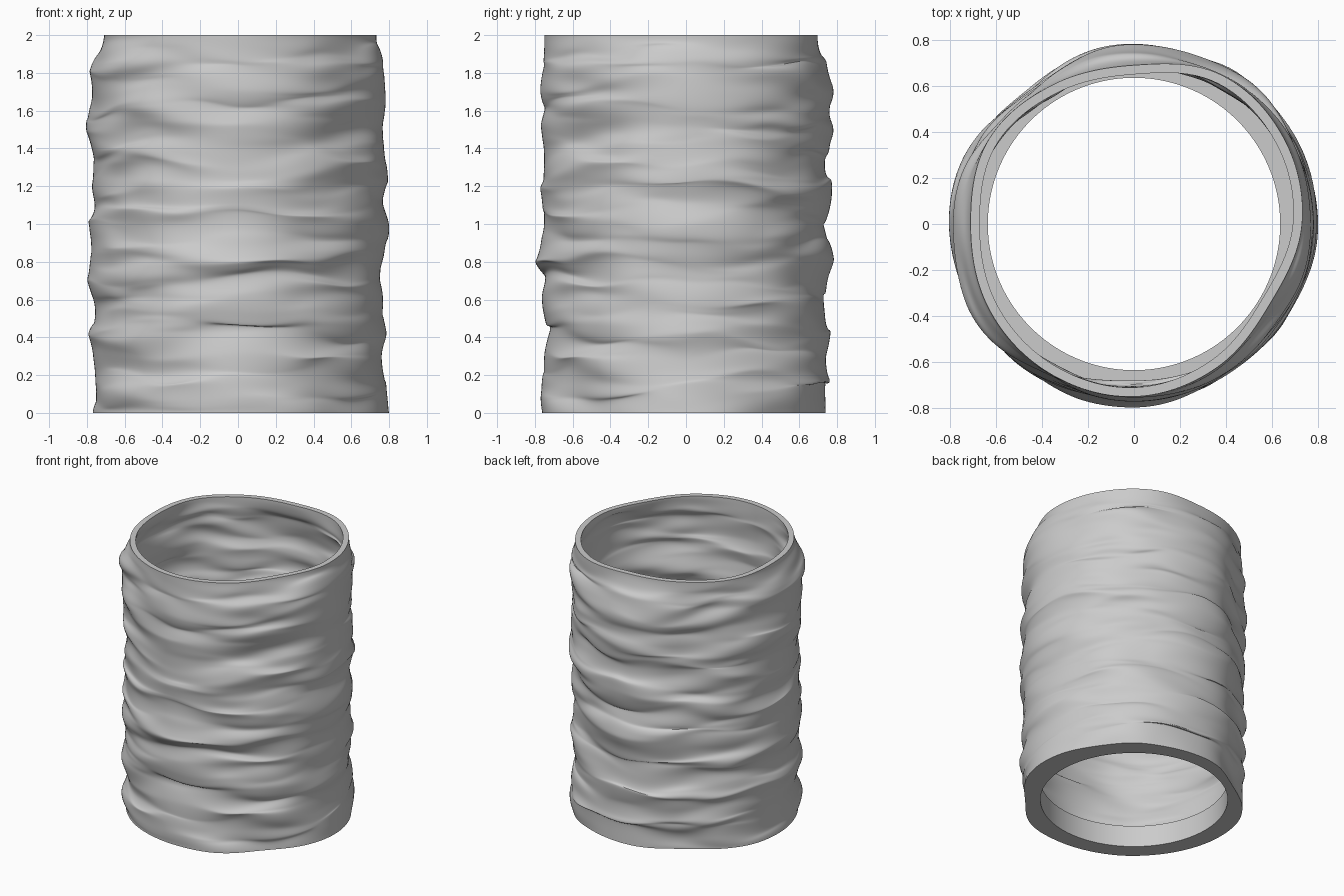
import bpy, bmesh
from math import sin, cos, tau
from mathutils import Vector, noise

cube = bpy.data.objects.get("Cube")
if cube:
    bpy.data.objects.remove(cube)

SEGMENTS, ROWS = 180, 200
HEIGHT, WALL = 2.0, 0.04
BORE, LIP = 0.635, 0.16
# radii every 30 degrees, counter-clockwise from +x
BODY = [.77, .775, .77, .75, .71, .745, .77, .775, .765, .755, .75, .745]
RIM = [.73, .75, .75, .69, .70, .73, .71, .73, .745, .75, .72, .685]
# radii from the base up on the left, back, right and front sides
SIDES = [
    [.80, .79, .77, .76, .79, .77, .77, .75, .76, .78, .80, .77, .79, .79, .77, .765, .78, .78, .77, .76, .73],
    [.74, .74, .76, .74, .76, .74, .73, .75, .78, .75, .73, .76, .77, .74, .76, .78, .76, .78, .75, .73, .72],
    [.77, .75, .76, .77, .79, .76, .77, .80, .78, .78, .79, .76, .77, .77, .77, .80, .80, .77, .78, .76, .71],
    [.76, .77, .76, .75, .72, .74, .76, .75, .79, .77, .75, .76, .77, .75, .75, .77, .75, .77, .75, .75, .75],
]


def curve(p, q, r, s, f):
    """Smooth value between q and r."""
    return q + 0.5 * f * (r - p + f * (2 * p - 5 * q + 4 * r - s + f * (3 * (q - r) + s - p)))


def around(values, a):
    """Periodic lookup of a radius by angle."""
    t = a / tau * len(values)
    i = int(t)
    return curve(*(values[(i + k) % len(values)] for k in (-1, 0, 1, 2)), t - i)


def upward(values, z):
    """Lookup of a radius by height."""
    last = len(values) - 1
    t = z / HEIGHT * last
    i = int(t)
    return curve(*(values[max(0, min(last, i + k))] for k in (-1, 0, 1, 2)), t - i)


def ripple(a, z, seed):
    """Noise stretched sideways into long folds."""
    p = Vector((cos(a) * 1.2, sin(a) * 1.2, z * 6.5 + seed))
    q = Vector((cos(a) * 2, sin(a) * 2, z * 13 + seed * 2))
    return noise.noise(p) + 0.45 * noise.noise(q)


def wall_point(a, z):
    """Radius and height of the folded outer wall."""
    r = around(BODY, a) + 0.05 * ripple(a, z, 3)
    for k, side in enumerate(SIDES):
        weight = max(0, cos(a - tau * k / 4)) ** 8
        r += weight * (upward(side, z) + 0.01 * ripple(a, z, 3) - r)
    top = max(0, 1 - (HEIGHT - z) / 0.16)
    blend = top * top * (3 - 2 * top)
    r = r * (1 - blend) + around(RIM, a) * blend
    ends = min(1, z / 0.1, (HEIGHT - z) / 0.1)
    return r, z + 0.06 * ends * ripple(a, z, 40)


def section(a):
    """Closed cross-section: outer wall up, inner wall down, base lip."""
    outer = [wall_point(a, HEIGHT * i / ROWS) for i in range(ROWS + 1)]
    first = int(LIP / HEIGHT * ROWS) + 2
    inner = [(max(r - WALL, BORE + 0.01), max(z, LIP + 0.005))
             for r, z in reversed(outer[first:])]
    ledge = (inner[-1][0], LIP)
    return outer + inner + [ledge, (BORE, LIP), (BORE, 0)]


# folded sleeve with a thick base lip
bm = bmesh.new()
rings = []
for s in range(SEGMENTS):
    a = tau * s / SEGMENTS
    rings.append([bm.verts.new((r * cos(a), r * sin(a), z)) for r, z in section(a)])
for s, ring in enumerate(rings):
    following = rings[(s + 1) % SEGMENTS]
    for i in range(len(ring)):
        j = (i + 1) % len(ring)
        bm.faces.new((ring[i], following[i], following[j], ring[j]))
bmesh.ops.recalc_face_normals(bm, faces=bm.faces)
mesh = bpy.data.meshes.new("folded_sleeve")
bm.to_mesh(mesh)
bm.free()
sleeve = bpy.data.objects.new("folded_sleeve", mesh)
bpy.context.collection.objects.link(sleeve)

# plain grey
grey = bpy.data.materials.new("light_grey")
grey.use_nodes = True
colour = (0.6, 0.6, 0.6, 1)
grey.diffuse_color = colour
grey.node_tree.nodes["Principled BSDF"].inputs["Base Color"].default_value = colour
mesh.materials.append(grey)

bpy.ops.object.select_all(action="DESELECT")
sleeve.select_set(True)
bpy.context.view_layer.objects.active = sleeve
bpy.ops.object.shade_smooth_by_angle(angle=0.7)
